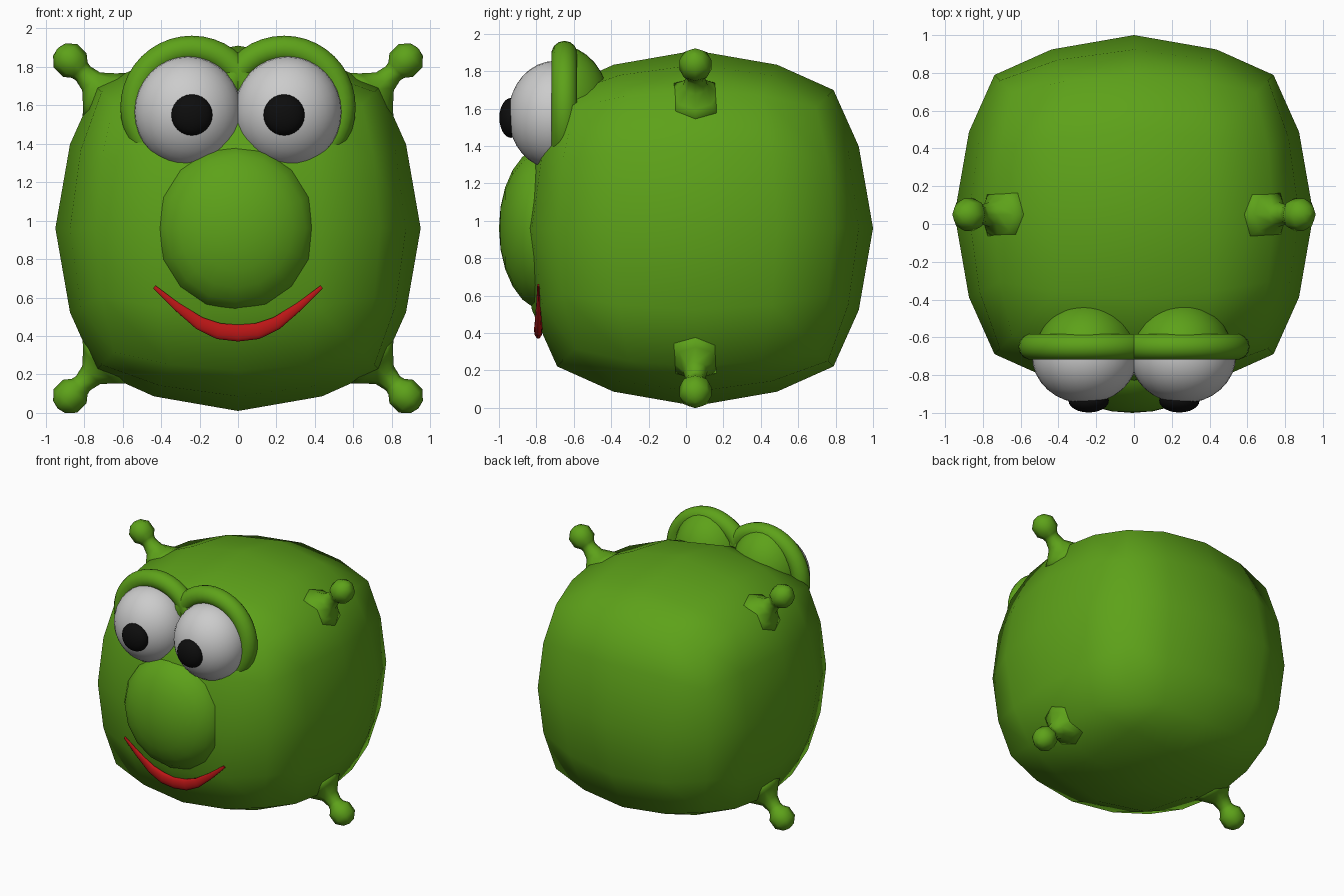
import bpy, bmesh, math
from mathutils import Vector, Matrix

if "Cube" in bpy.data.objects:
    bpy.data.objects.remove(bpy.data.objects["Cube"])

CENTRE = Vector((0, 0.05, 0.96))


def material(name, rgb):
    m = bpy.data.materials.new(name)
    m.diffuse_color = (*rgb, 1)
    m.use_nodes = True
    m.node_tree.nodes["Principled BSDF"].inputs["Base Color"].default_value = m.diffuse_color
    return m


GREEN = material("green", (0.11, 0.36, 0.01))
WHITE = material("white", (0.65, 0.65, 0.65))
BLACK = material("black", (0.004, 0.004, 0.004))
RED = material("red", (0.5, 0.008, 0.008))


def finish(bm, name, mat):
    bmesh.ops.recalc_face_normals(bm, faces=bm.faces)
    me = bpy.data.meshes.new(name)
    bm.to_mesh(me)
    bm.free()
    me.materials.append(mat)
    me.shade_smooth()
    ob = bpy.data.objects.new(name, me)
    bpy.context.collection.objects.link(ob)
    return ob


def ellipsoid(name, loc, radii, mat, seg=32, rings=16, back_of=None):
    bm = bmesh.new()
    # poles along y so the facing side is round
    m = Matrix.Translation(loc) @ Matrix.Diagonal((*radii, 1)) @ Matrix.Rotation(math.pi / 2, 4, 'X')
    bmesh.ops.create_uvsphere(bm, u_segments=seg, v_segments=rings, radius=1, matrix=m)
    if back_of is not None:
        geom = bm.verts[:] + bm.edges[:] + bm.faces[:]
        bmesh.ops.bisect_plane(bm, geom=geom, plane_co=(0, back_of, 0),
                               plane_no=(0, -1, 0), clear_outer=True)
    return finish(bm, name, mat)


# body: 4x4-per-side cube, partly cast to a sphere
bm = bmesh.new()
bmesh.ops.create_cube(bm, size=2)
bmesh.ops.subdivide_edges(bm, edges=bm.edges[:], cuts=3, use_grid_fill=True)
for v in bm.verts:
    v.co = v.co * (0.229 + 0.721 / v.co.length) + CENTRE
finish(bm, "body", GREEN)

# four knobbed limbs on the side edges: (distance from body centre, radius)
PROFILE = [(0.955, 0.19), (1.02, 0.12), (1.08, 0.066), (1.14, 0.052), (1.165, 0.058),
           (1.2, 0.086), (1.27, 0.086), (1.315, 0.045), (1.325, 0.004)]
for sx in (-1, 1):
    for sz, label in ((-1, "foot"), (1, "hand")):
        axis = Vector((sx, 0, sz)).normalized()
        side = Vector((0, 1, 0))
        across = axis.cross(side)
        bm = bmesh.new()
        rings = []
        for t, r in PROFILE:
            rings.append([bm.verts.new(CENTRE + axis * t + r * (side * math.cos(a) + across * math.sin(a)))
                          for a in [i * math.pi / 4 for i in range(8)]])
        for a, b in zip(rings, rings[1:]):
            for i in range(8):
                j = (i + 1) % 8
                bm.faces.new((a[i], a[j], b[j], b[i]))
        bm.faces.new(rings[-1])
        bm.faces.new(rings[0])
        finish(bm, label, GREEN)

# nose
ellipsoid("nose", (-0.01, -0.75, 0.96), (0.42, 0.25, 0.44), GREEN, 16, 12)

# eyes, pupils and lids
for s in (-1, 1):
    ellipsoid("eye", (s * 0.26, -0.70, 1.565), (0.28, 0.25, 0.29), WHITE)
    ellipsoid("pupil", (s * 0.24, -0.935, 1.55), (0.107, 0.063, 0.107), BLACK, 24, 12)
    ellipsoid("eyelid", (s * 0.25, -0.68, 1.62), (0.27, 0.27, 0.32), GREEN, back_of=-0.65)
    bpy.ops.mesh.primitive_torus_add(location=(s * 0.24, -0.65, 1.59), rotation=(math.pi / 2, 0, 0),
                                     major_segments=40, minor_segments=14,
                                     major_radius=0.302, minor_radius=0.07)
    rim = bpy.context.object
    rim.name = "eyelid_rim"
    rim.data.materials.append(GREEN)
    rim.data.shade_smooth()

# mouth: flattened tapering tube
half = [(0, 0.415, 0.046), (0.1, 0.425, 0.044), (0.2, 0.466, 0.036), (0.32, 0.555, 0.022), (0.435, 0.655, 0.010)]
path = [(-x, z, r) for x, z, r in half[:0:-1]] + half
cu = bpy.data.curves.new("mouth", 'CURVE')
cu.dimensions = '3D'
cu.bevel_depth = 1
cu.bevel_resolution = 3
cu.use_fill_caps = True
sp = cu.splines.new('POLY')
sp.points.add(len(path) - 1)
for p, (x, z, r) in zip(sp.points, path):
    p.co = (x, 0, z, 1)
    p.radius = r
mouth = bpy.data.objects.new("mouth", cu)
bpy.context.collection.objects.link(mouth)
mouth.scale.y = 0.5
mouth.location.y = -0.79
cu.materials.append(RED)
bpy.ops.object.select_all(action='DESELECT')
mouth.select_set(True)
bpy.context.view_layer.objects.active = mouth
bpy.ops.object.convert(target='MESH')
bpy.ops.object.shade_smooth()
